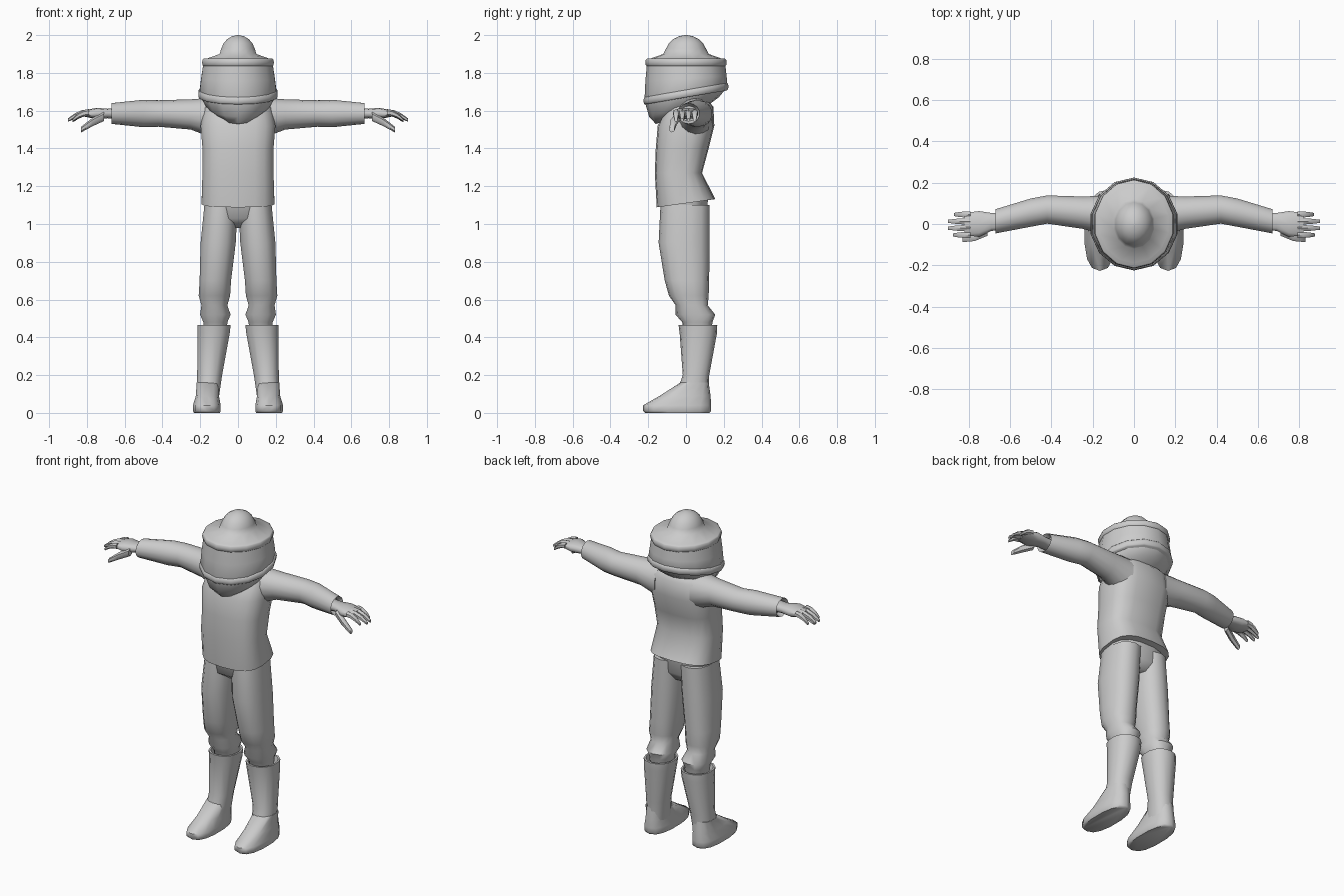
import bpy
import bmesh
import math
from mathutils import Vector

cube = bpy.data.objects.get("Cube")
if cube:
    bpy.data.objects.remove(cube, do_unlink=True)

colour = (.6, .6, .6, 1)
grey = bpy.data.materials.new("plain_grey")
grey.use_nodes = True
grey.diffuse_color = colour
grey.node_tree.nodes["Principled BSDF"].inputs["Base Color"].default_value = colour


def ring(z, width, depth, x=0, y=0, tilt=0):
    """Level cross-section: centre and two half axes; tilt raises the back."""
    return Vector((x, y, z)), Vector((width, 0, 0)) / 2, Vector((0, depth, depth * tilt)) / 2


def arm_ring(x, y, z, depth, height):
    """Upright cross-section for parts that run sideways."""
    return Vector((x, y, z)), Vector((0, depth, 0)) / 2, Vector((0, 0, height)) / 2


def signed_power(value, exponent):
    return math.copysign(abs(value) ** exponent, value)


def loft(name, rings, sides=14, box=1, mirror=False):
    """Skin the rings into a closed part; box below one squares the outline."""
    bm = bmesh.new()
    loops = []
    for centre, across, deep in rings:
        loop = []
        for i in range(sides):
            turn = math.tau * (i + .5) / sides
            side = signed_power(math.cos(turn), box)
            front = signed_power(math.sin(turn), box)
            loop.append(bm.verts.new(centre + across * side + deep * front))
        loops.append(loop)
    for low, high in zip(loops, loops[1:]):
        for i in range(sides):
            j = (i + 1) % sides
            bm.faces.new((low[i], low[j], high[j], high[i]))
    bm.faces.new(loops[0])
    bm.faces.new(loops[-1])
    bmesh.ops.recalc_face_normals(bm, faces=bm.faces)
    mesh = bpy.data.meshes.new(name)
    bm.to_mesh(mesh)
    bm.free()
    mesh.materials.append(grey)
    part = bpy.data.objects.new(name, mesh)
    bpy.context.scene.collection.objects.link(part)
    bpy.ops.object.select_all(action='DESELECT')
    part.select_set(True)
    bpy.context.view_layer.objects.active = part
    bpy.ops.object.shade_smooth_by_angle(angle=math.radians(55))
    if mirror:
        part.modifiers.new("Mirror", 'MIRROR')


def hoop(name, z, width, depth, tilt=0):
    """Thin band with a rounded edge around the veil."""
    rings = []
    for step in range(5):
        turn = math.pi * step / 4
        swell = .015 * math.sin(turn)
        rise = -.02 * math.cos(turn)
        rings.append(ring(z=z + rise, width=width + swell, depth=depth + swell, tilt=tilt))
    loft(name, rings)


# Hat with a domed crown on a sloping brim
crown = [ring(z=1.87, width=.37, depth=.41), ring(z=1.9, width=.2, depth=.24)]
for step in range(1, 6):
    turn = math.pi / 2 * step / 5.2
    crown.append(ring(z=1.9 + .1 * math.sin(turn),
                      width=.19 * math.cos(turn), depth=.22 * math.cos(turn)))
loft("hat", crown)

# Veil, hanging lower at the front, with its two hoops
loft("veil", [
    ring(z=1.58, width=.2, depth=.28, y=-.02, tilt=.36),
    ring(z=1.62, width=.33, depth=.37, y=-.01, tilt=.28),
    ring(z=1.69, width=.42, depth=.44, tilt=.17),
    ring(z=1.77, width=.4, depth=.43, tilt=.06),
    ring(z=1.87, width=.37, depth=.41),
])
hoop("veil_top_hoop", z=1.855, width=.375, depth=.415)
hoop("veil_bottom_hoop", z=1.69, width=.415, depth=.435, tilt=.17)

# Jacket with a flared hem and a hollow back
loft("jacket", [
    ring(z=1.11, width=.39, depth=.31, tilt=.14),
    ring(z=1.27, width=.38, depth=.25, y=-.04),
    ring(z=1.4, width=.38, depth=.28, y=-.02),
    ring(z=1.52, width=.4, depth=.3),
    ring(z=1.62, width=.36, depth=.25, y=.02),
    ring(z=1.67, width=.22, depth=.17, y=.02),
], sides=18, box=.7)

# Sleeves, hollow at the cuff
loft("sleeve", [
    arm_ring(x=.12, y=.04, z=1.56, depth=.2, height=.22),
    arm_ring(x=.25, y=.055, z=1.58, depth=.16, height=.16),
    arm_ring(x=.42, y=.07, z=1.585, depth=.14, height=.14),
    arm_ring(x=.5, y=.055, z=1.585, depth=.14, height=.145),
    arm_ring(x=.67, y=.013, z=1.585, depth=.12, height=.11),
    arm_ring(x=.64, y=.015, z=1.585, depth=.09, height=.08),
], mirror=True)

# Gloves: palm, four drooping fingers and a thumb
loft("palm", [
    arm_ring(x=.62, y=.01, z=1.585, depth=.08, height=.06),
    arm_ring(x=.69, y=.01, z=1.585, depth=.09, height=.05),
    arm_ring(x=.75, y=0, z=1.585, depth=.13, height=.06),
    arm_ring(x=.82, y=0, z=1.585, depth=.11, height=.03),
], sides=10, box=.8, mirror=True)
finger_tips = {"index": .875, "middle": .9, "ring": .9, "little": .87}
for place, (finger, tip) in enumerate(finger_tips.items()):
    joints = []
    for step in range(4):
        bend = (step / 3) ** 2
        thickness = .036 - .018 * bend
        joints.append(arm_ring(x=.79 + (tip - .79) * step / 3, y=-.053 + place * .033,
                               z=1.59 - .04 * bend, depth=thickness, height=thickness))
    loft(finger + "_finger", joints, sides=6, mirror=True)
loft("thumb", [
    arm_ring(x=.71, y=-.04, z=1.57, depth=.04, height=.05),
    arm_ring(x=.77, y=-.065, z=1.54, depth=.04, height=.045),
    arm_ring(x=.83, y=-.075, z=1.5, depth=.03, height=.03),
], sides=6, mirror=True)

# Trousers: hips, then legs gathered below the knee
loft("trouser_hips", [
    ring(z=.98, width=.12, depth=.14, y=.01),
    ring(z=1.03, width=.34, depth=.24, y=-.01),
    ring(z=1.15, width=.36, depth=.26, y=-.01),
], sides=16, box=.8)
loft("trouser_leg", [
    ring(z=.4, width=.12, depth=.14, x=.12, y=.06),
    ring(z=.48, width=.13, depth=.16, x=.12, y=.06),
    ring(z=.52, width=.165, depth=.21, x=.12, y=.05),
    ring(z=.57, width=.14, depth=.17, x=.125, y=.03),
    ring(z=.62, width=.17, depth=.21, x=.125, y=.015),
    ring(z=.7, width=.17, depth=.235, x=.12, y=.005),
    ring(z=.9, width=.19, depth=.27, x=.105, y=-.01),
    ring(z=1.1, width=.18, depth=.26, x=.09, y=-.005),
], box=.85, mirror=True)

# Tall boots, hollow at the rim
loft("boot_shaft", [
    ring(z=.08, width=.12, depth=.18, x=.16, y=.03),
    ring(z=.2, width=.135, depth=.14, x=.15, y=.053),
    ring(z=.42, width=.174, depth=.197, x=.129, y=.065),
    ring(z=.465, width=.18, depth=.205, x=.127, y=.063),
    ring(z=.465, width=.16, depth=.18, x=.127, y=.063),
    ring(z=.42, width=.14, depth=.16, x=.127, y=.063),
], box=.9, mirror=True)
loft("boot_foot", [
    ring(z=0, width=.14, depth=.34, x=.165, y=-.045),
    ring(z=.01, width=.15, depth=.36, x=.165, y=-.047),
    ring(z=.04, width=.15, depth=.36, x=.165, y=-.047),
    ring(z=.09, width=.125, depth=.27, x=.162, y=-.005),
    ring(z=.16, width=.12, depth=.15, x=.16, y=.045),
], box=.8, mirror=True)
